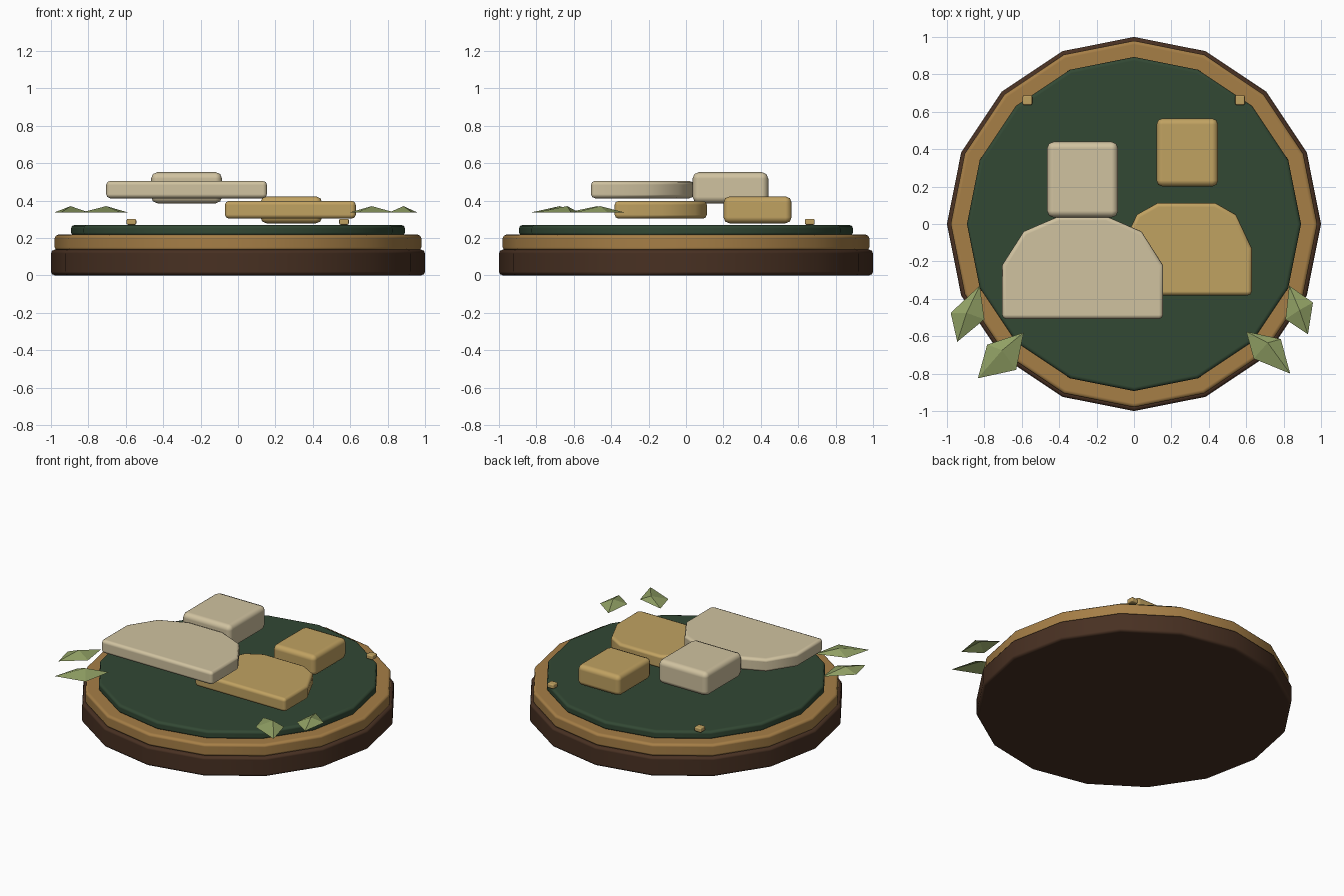
import bpy, bmesh, math

if "Cube" in bpy.data.objects:
    bpy.data.objects.remove(bpy.data.objects["Cube"])


def material(name, rgb):
    m = bpy.data.materials.new(name)
    m.diffuse_color = (*rgb, 1)
    m.use_nodes = True
    m.node_tree.nodes["Principled BSDF"].inputs["Base Color"].default_value = m.diffuse_color
    return m


DARK = material("dark brown", (0.065, 0.030, 0.016))
RIM = material("golden wood", (0.38, 0.21, 0.062))
GREEN = material("deep green", (0.032, 0.065, 0.034))
CREAM = material("cream", (0.63, 0.54, 0.35))
TAN = material("warm tan", (0.53, 0.36, 0.12))
LEAF = material("leaf green", (0.28, 0.35, 0.127))


def add_object(name, bm, mat):
    bmesh.ops.recalc_face_normals(bm, faces=bm.faces)
    mesh = bpy.data.meshes.new(name)
    bm.to_mesh(mesh)
    bm.free()
    mesh.materials.append(mat)
    ob = bpy.data.objects.new(name, mesh)
    bpy.context.collection.objects.link(ob)
    return ob


def slab(name, outline, z0, z1, bevel, mat):
    """Extruded outline with softened edges."""
    bm = bmesh.new()
    face = bm.faces.new([bm.verts.new((x, y, z0)) for x, y in outline])
    top = bmesh.ops.extrude_face_region(bm, geom=[face])["geom"]
    verts = [v for v in top if isinstance(v, bmesh.types.BMVert)]
    bmesh.ops.translate(bm, verts=verts, vec=(0, 0, z1 - z0))
    ob = add_object(name, bm, mat)
    mod = ob.modifiers.new("soft edges", "BEVEL")
    mod.width = bevel
    mod.segments = 2
    mod.limit_method = "ANGLE"
    mod.angle_limit = math.radians(40)
    mod.harden_normals = True
    bpy.ops.object.select_all(action="DESELECT")
    ob.select_set(True)
    bpy.context.view_layer.objects.active = ob
    bpy.ops.object.shade_smooth_by_angle(angle=math.radians(46))
    return ob


def ring(r, sides=16):
    return [(r * math.cos(math.tau * i / sides), r * math.sin(math.tau * i / sides))
            for i in range(sides)]


def box(x0, x1, y0, y1):
    return [(x0, y0), (x1, y0), (x1, y1), (x0, y1)]


def shoulders(cx, half):
    """Mirror the right half of a bust outline about x = cx."""
    return [(cx + x, y) for x, y in half] + [(cx - x, y) for x, y in reversed(half)]


# Stacked round plaque
slab("base_disc", ring(1.0), 0.0, 0.137, 0.02, DARK)
slab("rim_disc", ring(0.98), 0.13, 0.218, 0.02, RIM)
slab("face_disc", ring(0.893), 0.21, 0.27, 0.02, GREEN)

# Front figure
slab("front_head", box(-0.465, -0.085, 0.035, 0.44), 0.385, 0.552, 0.035, CREAM)
slab("front_body", shoulders(-0.275, [(0.43, -0.508), (0.43, -0.22), (0.315, -0.04), (0.13, 0.04)]),
     0.412, 0.505, 0.022, CREAM)

# Rear figure
slab("rear_head", box(0.12, 0.45, 0.2, 0.565), 0.278, 0.422, 0.033, TAN)
slab("rear_body", shoulders(0.28, [(0.35, -0.382), (0.35, -0.13), (0.265, 0.05), (0.155, 0.112)]),
     0.303, 0.398, 0.022, TAN)

# Small pegs near the back edge
for side, x in (("left", -0.57), ("right", 0.567)):
    slab("peg_" + side, box(x - 0.026, x + 0.026, 0.636, 0.688), 0.27, 0.302, 0.008, TAN)

# Leaves: four corners, then the raised centre point
leaves = {
    "leaf_left_outer": [(-0.825, -0.33), (-0.98, -0.475), (-0.945, -0.63), (-0.80, -0.51), (-0.895, -0.475)],
    "leaf_left_inner": [(-0.59, -0.58), (-0.785, -0.645), (-0.835, -0.825), (-0.63, -0.78), (-0.705, -0.675)],
    "leaf_right_outer": [(0.83, -0.33), (0.957, -0.42), (0.93, -0.59), (0.81, -0.51), (0.885, -0.46)],
    "leaf_right_inner": [(0.60, -0.575), (0.785, -0.615), (0.835, -0.80), (0.64, -0.72), (0.715, -0.635)],
}
for name, pts in leaves.items():
    bm = bmesh.new()
    corners = [bm.verts.new((x, y, 0.337)) for x, y in pts[:4]]
    tip = bm.verts.new((*pts[4], 0.37))
    for i in range(4):
        bm.faces.new((corners[i], corners[(i + 1) % 4], tip))
    ob = add_object(name, bm, LEAF)
    if ob.data.polygons[0].normal.z < 0:
        ob.data.flip_normals()
